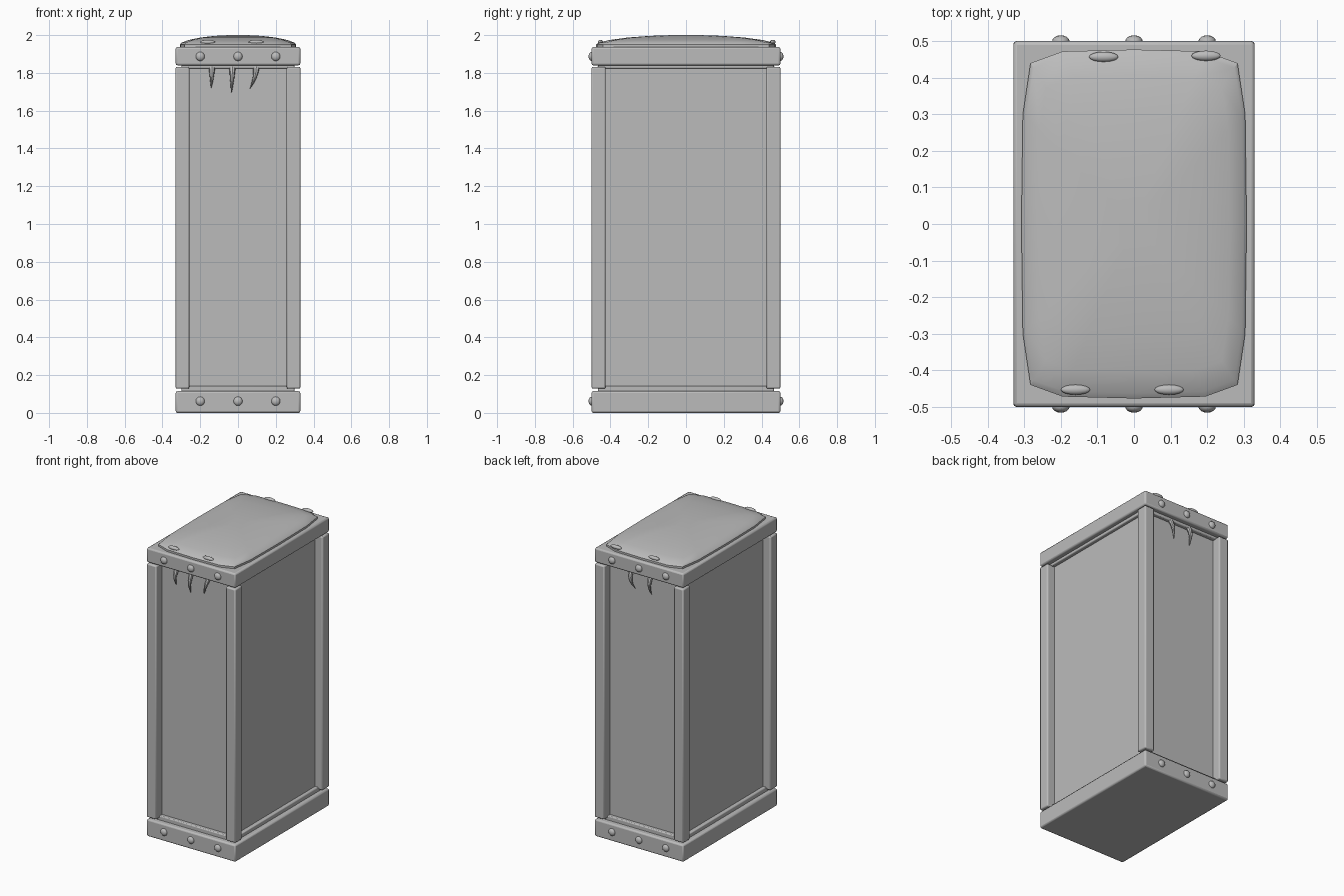
import bpy, math
from mathutils import Vector

if "Cube" in bpy.data.objects:
    bpy.data.objects.remove(bpy.data.objects["Cube"], do_unlink=True)

GREY = (0.5, 0.5, 0.5, 1)
mat = bpy.data.materials.new("plain grey")
mat.use_nodes = True
mat.diffuse_color = GREY
mat.node_tree.nodes["Principled BSDF"].inputs["Base Color"].default_value = GREY


def finish(ob, name, bevel=0, smooth=True):
    ob.name = name
    ob.data.materials.append(mat)
    if bevel:
        mod = ob.modifiers.new("Bevel", "BEVEL")
        mod.width = bevel
        mod.segments = 2
    if smooth:
        bpy.ops.object.shade_smooth_by_angle(angle=math.radians(35))
    return ob


def box(name, x, y, z0, z1, cx=0, cy=0, bevel=0.01):
    """Box given by half sizes in x and y and its bottom and top heights."""
    bpy.ops.mesh.primitive_cube_add(size=2, location=(cx, cy, (z0 + z1) / 2))
    ob = bpy.context.object
    ob.scale = (x, y, (z1 - z0) / 2)
    bpy.ops.object.transform_apply(location=False, rotation=False, scale=True)
    return finish(ob, name, bevel)


def ball(name, loc, scale):
    bpy.ops.mesh.primitive_uv_sphere_add(segments=16, ring_count=8, radius=1, location=loc)
    bpy.context.object.scale = scale
    return finish(bpy.context.object, name)


def add_mesh(name, verts, faces):
    me = bpy.data.meshes.new(name)
    me.from_pydata(verts, [], faces)
    ob = bpy.data.objects.new(name, me)
    bpy.context.collection.objects.link(ob)
    bpy.ops.object.select_all(action="DESELECT")
    ob.select_set(True)
    bpy.context.view_layer.objects.active = ob
    return finish(ob, name)


def loft(name, rings):
    """Closed skin through rings of equal point count."""
    n = len(rings[0])
    verts = [p for r in rings for p in r]
    faces = [(k * n + i, k * n + (i + 1) % n, (k + 1) * n + (i + 1) % n, (k + 1) * n + i)
             for k in range(len(rings) - 1) for i in range(n)]
    faces += [tuple(reversed(range(n))), tuple(range(len(verts) - n, len(verts)))]
    return add_mesh(name, verts, faces)


# Case: slabs, recessed body and stepped lips
box("base_slab", 0.33, 0.5, 0, 0.115)
box("top_slab", 0.33, 0.5, 1.84, 1.937)
box("body_panels", 0.275, 0.44, 0.1, 1.85, bevel=0)
box("bottom_lip", 0.298, 0.465, 0.1, 0.143, bevel=0.006)
box("top_lip", 0.298, 0.465, 1.823, 1.85, bevel=0.006)

# Corner posts
for sx in (-1, 1):
    for sy in (-1, 1):
        box("corner_post", 0.036, 0.037, 0.128, 1.832, sx * 0.294, sy * 0.463, 0.008)

# Rivets on the front and back of both slabs
for sy in (-1, 1):
    for z in (0.062, 1.887):
        for x in (-0.2, 0, 0.2):
            ball("rivet", (x, sy * 0.499, z), (0.024, 0.017, 0.024))

# Domed cushion lid with clipped corners
quarter = [(0.308, 0), (0.304, 0.3), (0.283, 0.44), (0.195, 0.472), (0, 0.477)]
outline = (quarter[:-1] + [(-x, y) for x, y in quarter[:0:-1]]
           + [(-x, -y) for x, y in quarter[:-1]] + [(x, -y) for x, y in quarter[:0:-1]])
levels = [(1, 1.93), (1, 1.95), (0.97, 1.96), (0.85, 1.974), (0.65, 1.987),
          (0.4, 1.996), (0.15, 2.0)]
loft("cushion_lid", [[(x * s, y * s, z) for x, y in outline] for s, z in levels])

# Flat studs along the ends of the lid
for x, y in ((-0.083, 0.457), (0.197, 0.46), (-0.16, -0.453), (0.096, -0.453)):
    ball("lid_stud", (x, y, 1.963), (0.04, 0.014, 0.012))


def claw(x, side, length, bend):
    """Curved fang hanging from under the top slab."""
    rings = []
    for k in range(7):
        t = k / 6
        r = 0.017 * (1 - t) ** 0.8 + 0.0008
        c = Vector((x + bend * t * t, side * (0.45 + 0.02 * math.sin(math.pi * t)),
                    1.835 - length * t))
        rings.append([c + Vector((r * math.cos(a), r * math.sin(a), 0))
                      for a in (-math.tau * i / 8 for i in range(8))])
    loft("claw", rings)


for x, side, length, bend in ((-0.138, -1, 0.115, -0.004), (-0.03, -1, 0.14, -0.005),
                              (0.097, -1, 0.12, -0.035), (0.09, 1, 0.12, -0.03),
                              (-0.055, 1, 0.125, -0.005)):
    claw(x, side, length, bend)
